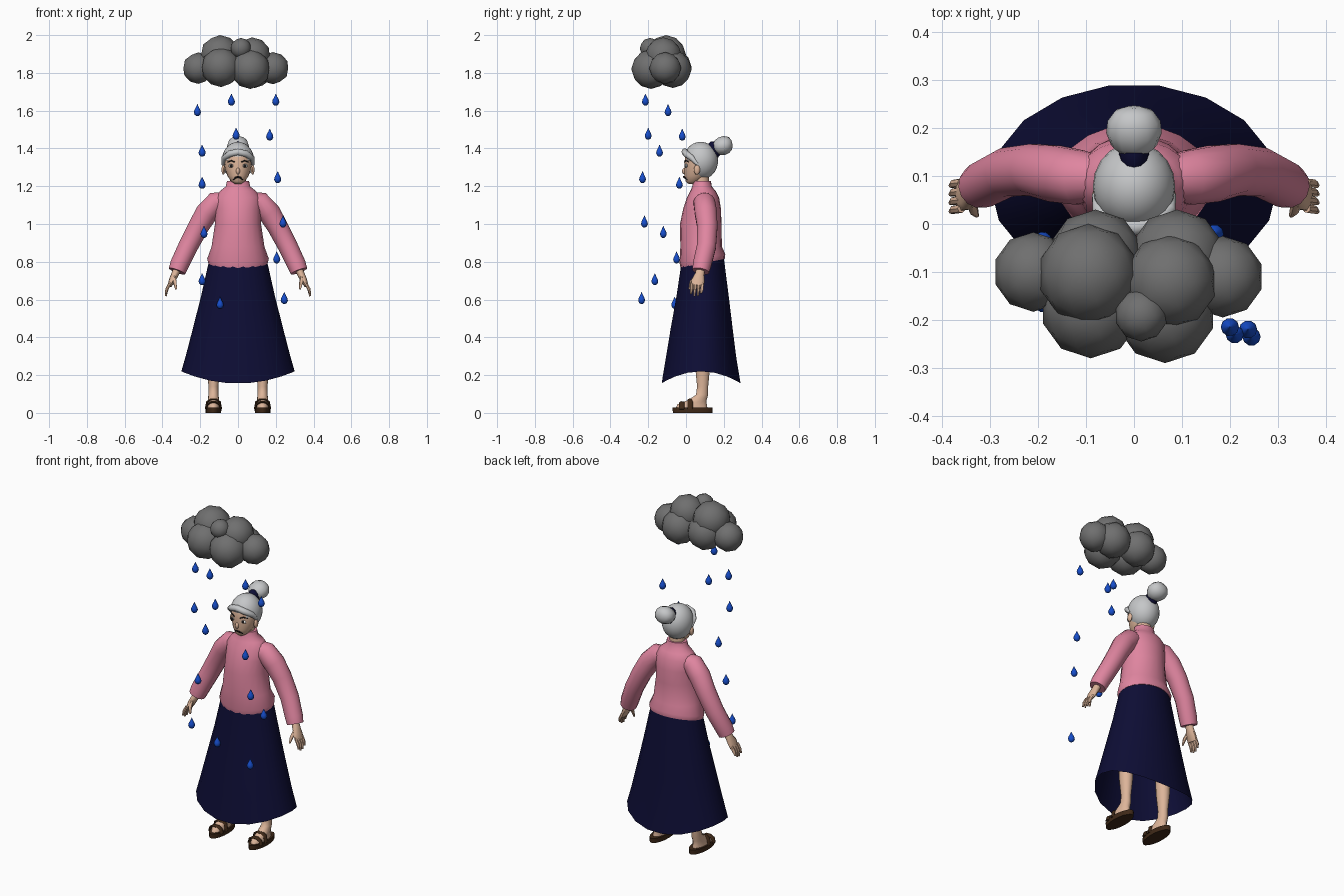
import bpy, bmesh, math
from mathutils import Vector


def material(name, rgb):
    m = bpy.data.materials.new(name)
    m.diffuse_color = (*rgb, 1)
    return m


GREY = material("cloud_grey", (0.16, 0.16, 0.16))
BLUE = material("rain_blue", (0.008, 0.075, 0.60))
SILVER = material("hair_silver", (0.56, 0.57, 0.58))
PINK = material("blouse_pink", (0.74, 0.235, 0.35))
NAVY = material("skirt_navy", (0.004, 0.004, 0.035))
SKIN = material("skin", (0.72, 0.46, 0.32))
BROWN = material("sandal_brown", (0.05, 0.022, 0.009))
DARK = material("dark_lines", (0.012, 0.01, 0.01))
WHITE = material("eye_white", (0.8, 0.8, 0.78))


def finish(bm, name, mat, angle=50):
    bmesh.ops.recalc_face_normals(bm, faces=bm.faces)
    me = bpy.data.meshes.new(name)
    bm.to_mesh(me)
    bm.free()
    me.materials.append(mat)
    ob = bpy.data.objects.new(name, me)
    bpy.context.collection.objects.link(ob)
    bpy.ops.object.select_all(action='DESELECT')
    ob.select_set(True)
    bpy.context.view_layer.objects.active = ob
    bpy.ops.object.shade_smooth_by_angle(angle=math.radians(angle))
    return ob


def loft(name, rings, mat, n=16, flat=False, ref=(0, 1, 0), caps=True, warp=None, angle=50):
    """Rings are (x, y, z, radius across, radius along ref); flat keeps them horizontal."""
    bm = bmesh.new()
    pts = [Vector(r[:3]) for r in rings]
    loops = []
    for i, r in enumerate(rings):
        t = pts[min(i + 1, len(pts) - 1)] - pts[max(i - 1, 0)]
        t = Vector((0, 0, 1)) if flat else t.normalized()
        side = Vector(ref)
        side = (side - t * side.dot(t)).normalized()
        across = side.cross(t)
        loop = []
        for k in range(n):
            a = 2 * math.pi * k / n
            p = pts[i] + across * r[3] * math.cos(a) + side * r[4] * math.sin(a)
            loop.append(bm.verts.new(warp(p, i) if warp else p))
        loops.append(loop)
    for a, b in zip(loops, loops[1:]):
        for k in range(n):
            bm.faces.new((a[k], a[(k + 1) % n], b[(k + 1) % n], b[k]))
    if caps:
        bm.faces.new(loops[0])
        bm.faces.new(loops[-1])
    return finish(bm, name, mat, angle)


def ball(name, c, r, mat, u=14, v=9, keep=None):
    bm = bmesh.new()
    bmesh.ops.create_uvsphere(bm, u_segments=u, v_segments=v, radius=1)
    for p in bm.verts:
        p.co = Vector([c[i] + p.co[i] * r[i] for i in range(3)])
    if keep:
        bad = [f for f in bm.faces if not keep(f.calc_center_median())]
        bmesh.ops.delete(bm, geom=bad, context='FACES')
    return finish(bm, name, mat)


# Storm cloud
for x, y, z, r in [(-.21, -.10, 1.825, .083), (.185, -.11, 1.825, .085),
                   (-.095, -.105, 1.895, .105), (.075, -.12, 1.89, .098),
                   (-.08, -.07, 1.83, .10), (.09, -.07, 1.82, .10),
                   (-.09, -.175, 1.83, .105), (.065, -.185, 1.82, .105),
                   (.015, -.19, 1.93, .055)]:
    bm = bmesh.new()
    bmesh.ops.create_icosphere(bm, subdivisions=2, radius=r)
    bmesh.ops.translate(bm, verts=bm.verts, vec=(x, y, z))
    finish(bm, "cloud_puff", GREY)

# Raindrops
DROPS = [(-.035, -.215, 1.655), (.2, -.215, 1.655), (-.215, -.095, 1.6), (-.01, -.2, 1.475),
         (.168, -.02, 1.47), (-.19, -.14, 1.385), (.21, -.23, 1.245), (-.19, -.035, 1.215),
         (.238, -.22, 1.01), (-.18, -.12, .955), (.205, -.05, .82), (-.19, -.165, .705),
         (.245, -.235, .605), (-.095, -.06, .58)]
for x, y, z in DROPS:
    loft("raindrop", [(x, y, z + h, r, r) for h, r in
                      [(-.028, .006), (-.022, .014), (-.01, .019), (.003, .016),
                       (.018, .008), (.034, .001)]], BLUE, n=10, flat=True)


# Skirt with a hem that rises at the sides
def hem(p, i):
    if i == 0:
        p.z = .155 + .065 * (p.x / .3) ** 2
    return p


loft("skirt", [(0, .08, .16, .30, .212), (0, .08, .30, .277, .188), (0, .083, .45, .238, .166),
               (0, .088, .62, .195, .14), (0, .09, .82, .15, .112)],
     NAVY, n=18, flat=True, caps=False, warp=hem)


# Blouse, slightly longer at the front
def blouse_hem(p, i):
    if i < 2:
        p.z += .2 * (p.y - .08)
    return p


loft("blouse", [(0, .088, .79, .157, .117), (0, .087, .815, .163, .121), (0, .08, .88, .14, .11),
                (0, .078, 1.0, .122, .11), (0, .085, 1.08, .122, .1), (0, .09, 1.14, .122, .085),
                (0, .09, 1.175, .095, .067), (0, .085, 1.198, .065, .052),
                (0, .085, 1.228, .058, .047)], PINK, n=20, flat=True, warp=blouse_hem)

for s, tag in ((-1, "right"), (1, "left")):
    # Sleeve and cuff
    loft(tag + "_sleeve", [(s * x, y, z, r, r) for x, y, z, r in
                           [(.06, .095, 1.125, .045), (.115, .097, 1.115, .058),
                            (.165, .105, 1.06, .06), (.21, .113, .985, .055),
                            (.265, .108, .88, .052), (.31, .085, .785, .05),
                            (.323, .078, .75, .046)]], PINK, n=14)
    # Hand
    loft(tag + "_palm", [(s * x, y, z, a, b) for x, y, z, a, b in
                         [(.318, .08, .77, .02, .024), (.333, .073, .735, .02, .025),
                          (.35, .064, .70, .017, .036), (.362, .06, .672, .011, .034)]], SKIN, n=10)
    for k in range(4):
        y = .032 + .018 * k
        tip = (.63, .618, .62, .634)[k]
        loft(tag + "_finger", [(s * .36, y, .685, .009, .009), (s * .376, y - .002, .655, .009, .009),
                               (s * .382, y - .006, tip, .005, .005)], SKIN, n=7)
    loft(tag + "_thumb", [(s * .34, .05, .72, .011, .011), (s * .334, .027, .69, .01, .01),
                          (s * .328, .018, .655, .005, .005)], SKIN, n=7)
    # Leg and foot
    x = s * .13
    loft(tag + "_leg", [(x, y, z, a, b) for y, z, a, b in
                        [(.03, .028, .034, .085), (.032, .045, .032, .08), (.06, .068, .03, .05),
                         (.085, .095, .027, .033), (.088, .14, .026, .03), (.088, .24, .036, .04),
                         (.085, .45, .045, .048)]], SKIN, n=14, flat=True)
    # Sandal
    loft(tag + "_sandal_sole", [(x, .035, 0, .041, .106), (x, .035, .028, .042, .108)],
         BROWN, n=18, flat=True)
    for name, y, h in (("toe_strap", -.022, .056), ("instep_strap", .022, .07)):
        loft(tag + "_" + name, [(x + dx, y, z, .006, .014) for dx, z in
                                [(-.04, .02), (-.033, h - .012), (-.015, h), (.015, h),
                                 (.033, h - .012), (.04, .02)]], BROWN, n=8)
    # Eye, brow and ear
    ball(tag + "_eye", (s * .036, .002, 1.308), (.016, .007, .010), WHITE)
    ball(tag + "_pupil", (s * .036, -.003, 1.308), (.0085, .005, .009), DARK, 10, 6)
    loft(tag + "_brow", [(s * .018, -.008, 1.328, .003, .003), (s * .036, -.002, 1.336, .004, .004),
                         (s * .056, .016, 1.327, .002, .002)], DARK, n=6)
    ball(tag + "_ear", (s * .078, .058, 1.287), (.01, .017, .026), SKIN, 10, 7)

# Neck and head
loft("neck", [(0, .085, 1.17, .045, .04), (0, .08, 1.28, .042, .04)], SKIN, n=14, flat=True)
loft("head", [(0, y, z, a, b) for y, z, a, b in
              [(.03, 1.213, .018, .018), (.038, 1.225, .036, .04), (.052, 1.255, .056, .06),
               (.063, 1.29, .068, .072), (.069, 1.33, .075, .078), (.07, 1.38, .07, .072),
               (.07, 1.41, .04, .05)]], SKIN, n=18, flat=True)
ball("nose", (0, -.007, 1.28), (.011, .014, .018), SKIN, 10, 7)
loft("mouth", [(-.026, .008, 1.234, .003, .003), (-.013, -.006, 1.245, .005, .005),
               (0, -.011, 1.25, .005, .005), (.013, -.006, 1.245, .005, .005),
               (.026, .008, 1.234, .003, .003)], DARK, n=6)

# Hair cap open over the face, rolled hairline, tie and bun
ball("hair", (0, .078, 1.335), (.086, .092, .10), SILVER, 20, 14,
     keep=lambda p: p.y > .062 or p.z > 1.362 - .6 * (p.y + .02))
loft("hairline_roll", [(x, y, z, r, r) for x, y, z, r in
                       [(-.08, .06, 1.315, .008), (-.073, .03, 1.35, .015), (-.042, .0, 1.372, .018),
                        (0, -.006, 1.382, .018), (.042, .0, 1.372, .018), (.073, .03, 1.35, .015),
                        (.08, .06, 1.315, .008)]], SILVER, n=10, ref=(0, 0, 1))
loft("hair_tie", [(0, .128, 1.382, .04, .028), (0, .15, 1.394, .046, .032), (0, .165, 1.4, .04, .03)],
     NAVY, n=12, ref=(1, 0, 0))
loft("hair_bun", [(0, y, z, a, a * .85) for y, z, a in
                  [(.15, 1.396, .03), (.165, 1.403, .048), (.19, 1.412, .058), (.215, 1.422, .055),
                   (.235, 1.428, .04), (.244, 1.43, .015)]], SILVER, n=12, ref=(0, 0, 1))
